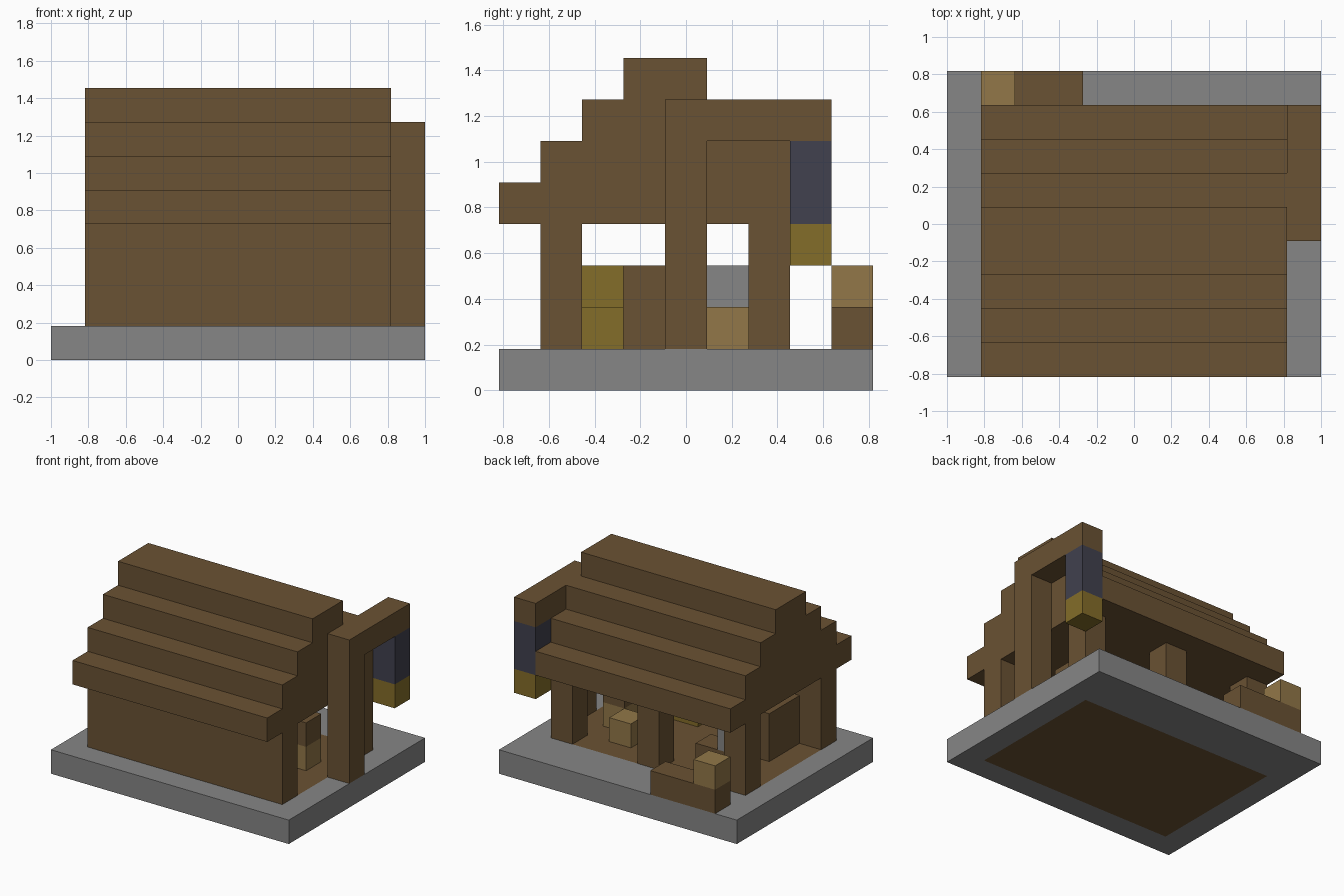
import bpy, bmesh
from mathutils import Vector

cube = bpy.data.objects.get("Cube")
if cube:
    bpy.data.objects.remove(cube, do_unlink=True)

U = 2 / 11                      # one block
ORIGIN = Vector((-5.5, -4.5, 0))


def material(name, rgb):
    linear = [((c / 255 + 0.055) / 1.055) ** 2.4 for c in rgb] + [1]
    m = bpy.data.materials.new(name)
    m.use_nodes = True
    m.diffuse_color = linear
    m.node_tree.nodes["Principled BSDF"].inputs["Base Color"].default_value = linear
    return m


wood = material("brown wood", (106, 82, 51))
stone = material("grey stone", (134, 134, 134))
tan = material("tan wood", (146, 119, 72))
gold = material("golden yellow", (132, 109, 41))
iron = material("dark blue iron", (65, 65, 78))


def block(name, mat, lo, size=(1, 1, 1)):
    """Box given by its lowest block corner and size, both in blocks."""
    bm = bmesh.new()
    bmesh.ops.create_cube(bm, size=1)
    for v in bm.verts:
        v.co = (ORIGIN + Vector(lo) + Vector([(c + 0.5) * s for c, s in zip(v.co, size)])) * U
    mesh = bpy.data.meshes.new(name)
    bm.to_mesh(mesh)
    bm.free()
    mesh.materials.append(mat)
    ob = bpy.data.objects.new(name, mesh)
    bpy.context.collection.objects.link(ob)
    return ob


# Stone foundation around the wooden floor
block("foundation_front", stone, (0, 0, 0), (11, 1, 1))
block("foundation_back", stone, (0, 7, 0), (11, 2, 1))
for side, x in (("right", 0), ("left", 10)):
    block("foundation_" + side, stone, (x, 1, 0), (1, 6, 1))
block("floor", wood, (1, 1, 0), (9, 6, 1))

# Front wall and back posts
block("front_wall", wood, (1, 1, 1), (9, 1, 3))
for side, x in (("right", 1), ("middle", 5), ("left", 9)):
    block("back_post_" + side, wood, (x, 6, 1), (1, 1, 3))

# Stepped roof
for step in range(4):
    block(f"roof_step_{step}", wood, (1, step, 4 + step), (9, 8 - 2 * step, 1))

# Lantern on its arm beside the house
block("lantern_post", wood, (10, 4, 1), (1, 1, 5))
block("lantern_arm", wood, (10, 4, 6), (1, 4, 1))
block("lantern_hanger", iron, (10, 7, 4), (1, 1, 2))
block("lantern_light", gold, (10, 7, 3))

# Outdoor bench with a crate
block("outdoor_bench", wood, (1, 8, 1), (3, 1, 1))
block("bench_crate", tan, (1, 8, 2))

# Indoor furniture
block("workbench", wood, (2, 5, 1), (2, 1, 1))
block("workbench_stone", stone, (2, 5, 2))
block("cupboard", wood, (2, 2, 1), (1, 2, 2))
block("stool", tan, (7, 5, 1))
block("crate_lower", tan, (8, 4, 1))
block("crate_upper", wood, (8, 4, 2))
block("straw_lower", gold, (6, 2, 1), (2, 1, 1))
block("straw_upper", gold, (6, 2, 2))
